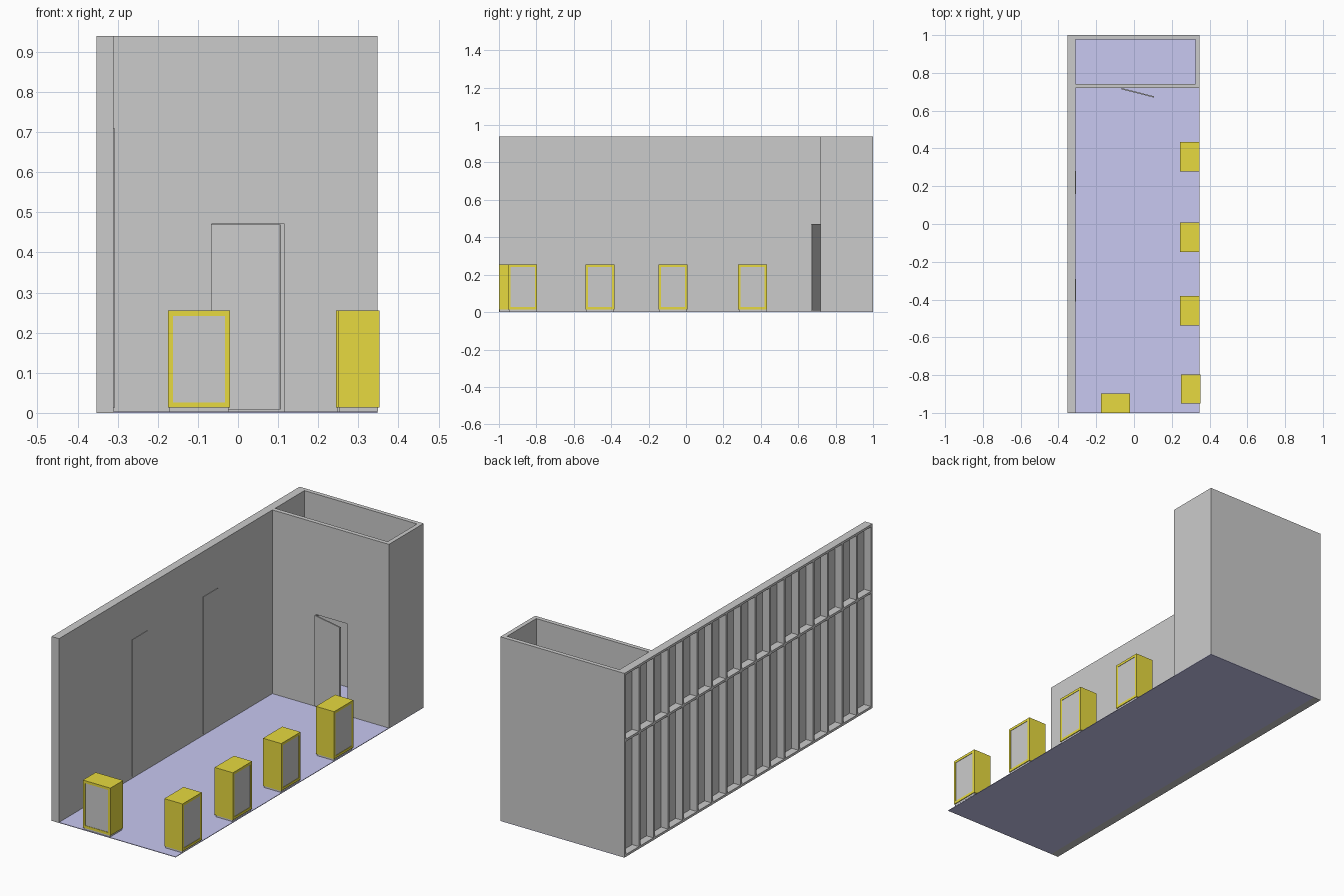
import bpy
from mathutils import Matrix

if "Cube" in bpy.data.objects:
    bpy.data.objects.remove(bpy.data.objects["Cube"])


def material(name, color):
    m = bpy.data.materials.new(name)
    m.diffuse_color = color
    m.use_nodes = True
    m.node_tree.nodes["Principled BSDF"].inputs["Base Color"].default_value = m.diffuse_color
    return m


def boxes(name, spans, mat=None, matrix=None):
    """One object made of axis-aligned boxes given as (x0, x1, y0, y1, z0, z1)."""
    verts, faces = [], []
    quads = [(0, 1, 3, 2), (4, 6, 7, 5), (0, 4, 5, 1),
             (2, 3, 7, 6), (0, 2, 6, 4), (1, 5, 7, 3)]
    for x0, x1, y0, y1, z0, z1 in spans:
        n = len(verts)
        verts += [(x, y, z) for x in (x0, x1) for y in (y0, y1) for z in (z0, z1)]
        faces += [[n + i for i in q] for q in quads]
    me = bpy.data.meshes.new(name)
    me.from_pydata(verts, [], faces)
    ob = bpy.data.objects.new(name, me)
    bpy.context.collection.objects.link(ob)
    if mat:
        me.materials.append(mat)
    if matrix:
        ob.matrix_world = matrix
    return ob


yellow = material("yellow_board", (0.80, 0.70, 0.05, 1))
blue = material("blue_floor", (0.58, 0.58, 0.88, 1))

XL, XI, XR, H = -0.3525, -0.31, 0.3475, 0.94
FLOOR = 0.003

# Floor slab
boxes("floor", [(XI, XR, -1, 1, 0, FLOOR)], blue)

# Long wall: inner lining with studs and rails open to the outside
LINING = XI - 0.004
boxes("wall_lining", [(LINING, XI, -1, 1, 0, H)])
STUD, BAYS = 0.012, 17
pitch = (2 - STUD) / BAYS
studs = [(XL, LINING, -1 + i * pitch, -1 + i * pitch + STUD, 0, H) for i in range(BAYS + 1)]
boxes("wall_studs", studs)
rails = [(XL, LINING, -1 + i * pitch + STUD, -1 + (i + 1) * pitch, z, z + STUD)
         for i in range(BAYS) for z in (0, 0.588, H - STUD)]
boxes("wall_rails", rails)

# Two thin sheets on the inner face of the long wall
for i, y in enumerate((-0.35, 0.22)):
    boxes(f"wall_sheet_{i + 1}", [(XI, XI + 0.002, y - 0.06, y + 0.06, 0.012, 0.71)])

# Back room walls with a doorway in the front one
Y0, T = 0.72, 0.022
DX0, DX1, DH = -0.065, 0.115, 0.472
boxes("room_front_wall", [(XI, DX0, Y0, Y0 + T, FLOOR, H),
                          (DX1, XR, Y0, Y0 + T, FLOOR, H),
                          (DX0, DX1, Y0, Y0 + T, DH, H)])
boxes("room_back_wall", [(XI, XR, 1 - T, 1, FLOOR, H)])
boxes("room_side_wall", [(XR - T, XR, Y0 + T, 1 - T, FLOOR, H)])

# Door leaf, swung open about its left edge
hinge = Matrix.Translation((DX0, Y0, 0)) @ Matrix.Rotation(-0.25, 4, 'Z')
boxes("door_leaf", [(0, 0.177, -0.007, 0, 0.008, DH - 0.002)], None, hinge)


def cabinet(label, x, y, turn):
    """Framed box: yellow sleeve, grey panels front and back, grey plinth."""
    w, d, z0, z1, t = 0.0775, 0.0515, 0.013, 0.255, 0.013
    m = Matrix.Translation((x, y, 0)) @ Matrix.Rotation(turn, 4, 'Z')
    boxes("cabinet_frame_" + label, [(-w, -w + t, -d, d, z0, z1), (w - t, w, -d, d, z0, z1),
                                     (-w + t, w - t, -d, d, z0, z0 + t),
                                     (-w + t, w - t, -d, d, z1 - t, z1)], yellow, m)
    e = d - 0.002
    boxes("cabinet_panels_" + label, [(-w + t, w - t, -e, -e + 0.003, z0 + t, z1 - t),
                                      (-w + t, w - t, e - 0.003, e, z0 + t, z1 - t)], None, m)
    boxes("cabinet_plinth_" + label, [(-w + 0.004, w - 0.004, -d + 0.004, d - 0.004, FLOOR, z0)],
          None, m)


# One cabinet at the front edge, four along the right edge facing outward
QUARTER = 1.5707963
cabinet("front", -0.0975, -0.9485, 0)
for i, (x, y) in enumerate([(0.301, -0.873), (0.296, -0.46), (0.296, -0.07), (0.296, 0.356)]):
    cabinet(f"side_{i + 1}", x, y, QUARTER)
